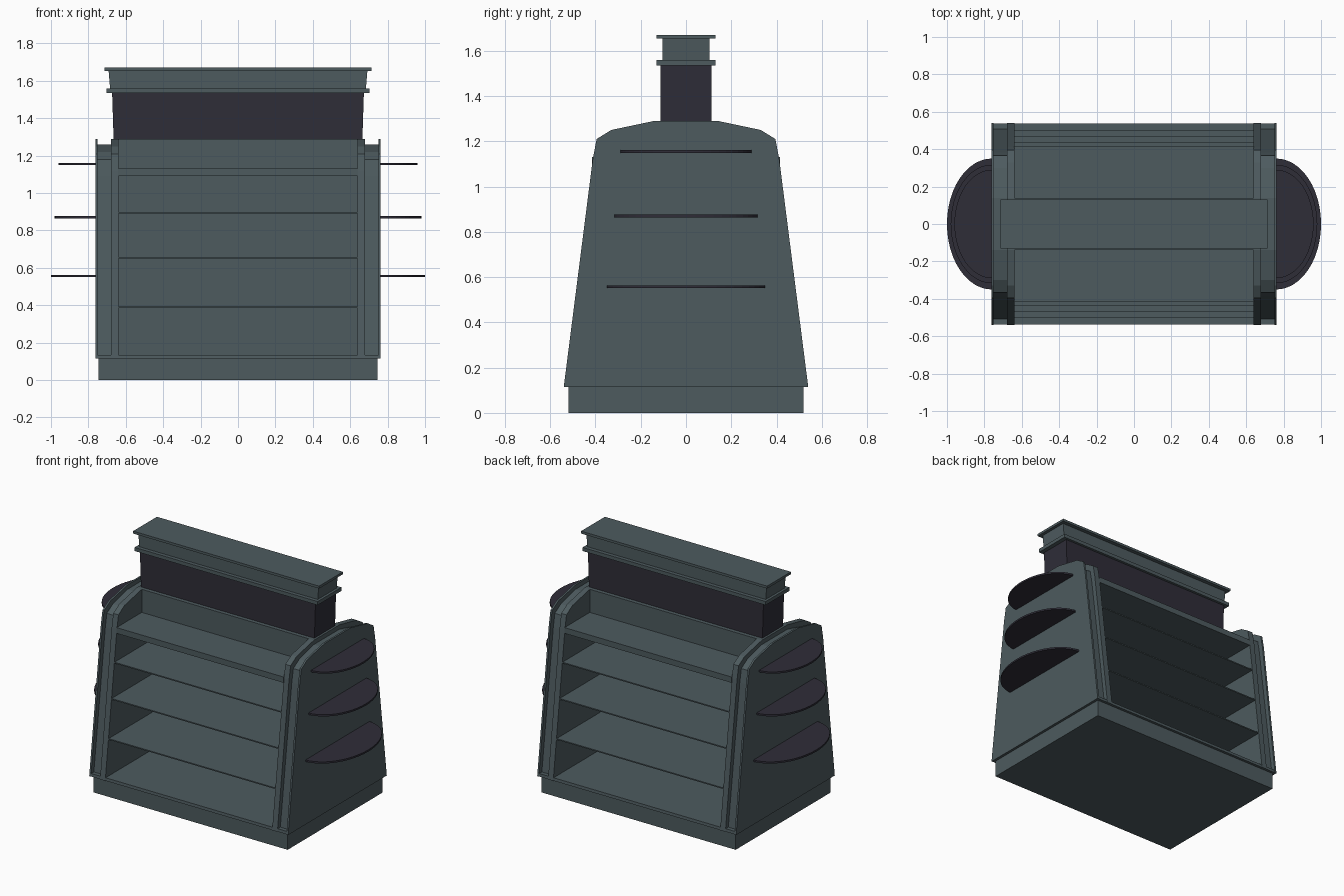
import bpy, bmesh, math

if "Cube" in bpy.data.objects:
    bpy.data.objects.remove(bpy.data.objects["Cube"])


def material(name, rgb):
    m = bpy.data.materials.new(name)
    m.diffuse_color = (*rgb, 1)
    m.use_nodes = True
    m.node_tree.nodes["Principled BSDF"].inputs["Base Color"].default_value = m.diffuse_color
    return m


SLATE = material("slate grey", (0.075, 0.104, 0.114))
DARK = material("dark charcoal", (0.028, 0.026, 0.039))


def loft(name, bottom, top, mat):
    """Solid between two matching loops of points."""
    bm = bmesh.new()
    a = [bm.verts.new(p) for p in bottom]
    b = [bm.verts.new(p) for p in top]
    n = len(a)
    bm.faces.new(a[::-1])
    bm.faces.new(b)
    for i in range(n):
        j = (i + 1) % n
        bm.faces.new((a[i], a[j], b[j], b[i]))
    bmesh.ops.recalc_face_normals(bm, faces=bm.faces)
    me = bpy.data.meshes.new(name)
    bm.to_mesh(me)
    bm.free()
    me.materials.append(mat)
    ob = bpy.data.objects.new(name, me)
    bpy.context.collection.objects.link(ob)
    return ob


def slab(name, hx, hy, z0, z1, mat=SLATE, hx_top=None, hy_top=None):
    """Centred box, optionally with a different half size at the top."""
    def rect(x, y, z):
        return [(-x, -y, z), (x, -y, z), (x, y, z), (-x, y, z)]
    return loft(name, rect(hx, hy, z0), rect(hx_top or hx, hy_top or hy, z1), mat)


def side_profile(inset):
    half = [(0.54, 0.115), (0.412, 1.12), (0.395, 1.21), (0.33, 1.25), (0.14, 1.29)]
    half = [(y - (inset if z < 1.28 else 0), z - (inset if z > 0.2 else 0)) for y, z in half]
    return half + [(-y, z) for y, z in reversed(half)]


def side_slice(name, x0, x1, inset=0.0):
    pts = side_profile(inset)
    loft(name, [(x0, y, z) for y, z in pts], [(x1, y, z) for y, z in pts], SLATE)


# Plinth and bottom deck
slab("plinth", 0.745, 0.52, 0, 0.115)
slab("bottom_deck", 0.755, 0.538, 0.115, 0.135, hy_top=0.536)

# Tapered ends: outer panel, recessed channel, inner frame; curved side shelves
for s, label in ((-1, "left"), (1, "right")):
    side_slice(label + "_outer_panel", s * 0.75, s * 0.763)
    side_slice(label + "_channel", s * 0.68, s * 0.75, 0.03)
    side_slice(label + "_inner_frame", s * 0.64, s * 0.68)
    for i, (z, r, reach) in enumerate(((0.557, 0.35, 1.0), (0.87, 0.317, 0.98), (1.155, 0.29, 0.96))):
        arc = []
        for k in range(25):
            t = math.pi * (k / 24 - 0.5)
            arc.append((s * (0.76 + (reach - 0.76) * math.cos(t)), r * math.sin(t)))
        loft(f"{label}_side_shelf_{i + 1}", [(x, y, z - 0.006) for x, y in arc],
             [(x, y, z + 0.006) for x, y in arc], DARK)

# Inner shelves, following the slope of the ends
for i, z in enumerate((0.39, 0.655, 0.895)):
    slab(f"inner_shelf_{i + 1}", 0.642, 0.538 - (z - 0.115) * 0.1275, z - 0.004, z + 0.004)

# Divider between the two sides, top shelf and central spine
slab("back_divider", 0.642, 0.01, 0.13, 1.10)
slab("top_shelf", 0.642, 0.416, 1.09, 1.13)
slab("spine", 0.642, 0.14, 1.12, 1.29)

# Header sign
slab("header_panel", 0.665, 0.113, 1.285, 1.535, DARK, hx_top=0.673)
slab("header_lower_ledge", 0.702, 0.13, 1.535, 1.56)
slab("header_band", 0.684, 0.104, 1.56, 1.655, hx_top=0.692)
slab("header_cap", 0.713, 0.13, 1.653, 1.67)
